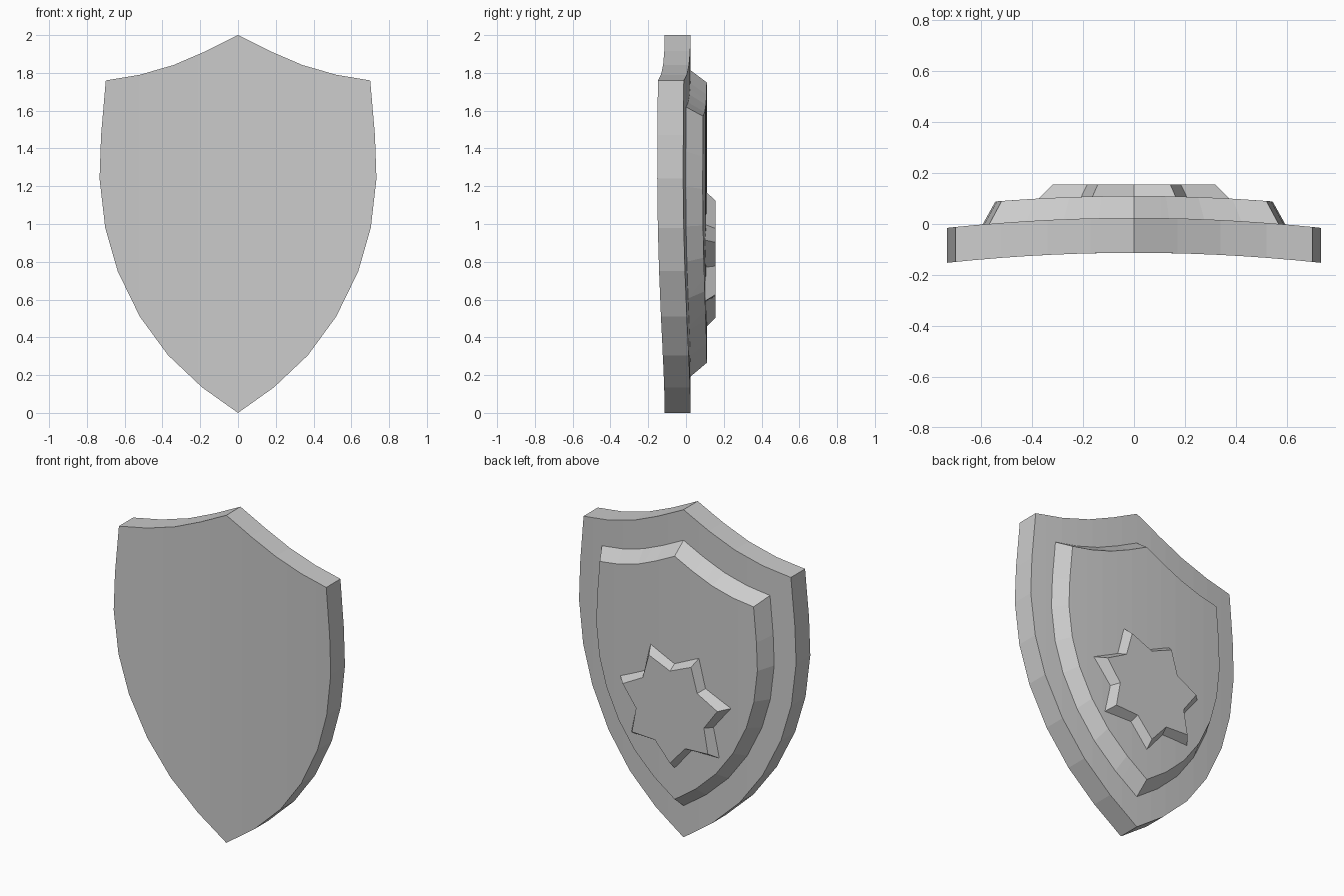
import bpy, bmesh, math

if "Cube" in bpy.data.objects:
    bpy.data.objects.remove(bpy.data.objects["Cube"])

BEND = 0.073  # how far the shield curves back: y drops by BEND * x^2

# Right half of the shield outline (x, z), from top point to bottom point
HALF = [(0, 2), (0.17, 1.915), (0.34, 1.842), (0.52, 1.79), (0.70, 1.76),
        (0.725, 1.47), (0.733, 1.24), (0.703, 0.98), (0.637, 0.75),
        (0.52, 0.51), (0.37, 0.305), (0.19, 0.135)]
OUTLINE = HALF + [(0, 0)] + [(-x, z) for x, z in HALF[:0:-1]]


def scaled(scale, lift):
    return [(x * scale, z * scale + lift) for x, z in OUTLINE]


def star(outer, inner, points=7, zc=0.83):
    # One tip points straight down
    ring = []
    for i in range(points * 2):
        a = -math.pi / 2 + math.pi * i / points
        r = inner if i % 2 else outer
        ring.append((r * math.cos(a), zc + r * math.sin(a)))
    return ring


def slab(name, ring_a, y_a, ring_b, y_b, bend=0.0):
    # Closed solid between two outlines, optionally curved across x
    bm = bmesh.new()
    a = [bm.verts.new((x, y_a, z)) for x, z in ring_a]
    b = [bm.verts.new((x, y_b, z)) for x, z in ring_b]
    bm.faces.new(a)
    bm.faces.new(b[::-1])
    for i in range(len(a)):
        j = (i + 1) % len(a)
        bm.faces.new((a[j], a[i], b[i], b[j]))
    if bend:
        for i in range(-6, 7):
            geom = bm.verts[:] + bm.edges[:] + bm.faces[:]
            bmesh.ops.bisect_plane(bm, geom=geom, dist=1e-4,
                                   plane_co=(i * 0.105, 0, 0), plane_no=(1, 0, 0))
        for v in bm.verts:
            v.co.y -= bend * v.co.x ** 2
    bmesh.ops.recalc_face_normals(bm, faces=bm.faces[:])
    mesh = bpy.data.meshes.new(name)
    bm.to_mesh(mesh)
    bm.free()
    obj = bpy.data.objects.new(name, mesh)
    bpy.context.collection.objects.link(obj)
    return obj


# Curved shield body
slab("shield_body", OUTLINE, -0.113, OUTLINE, 0.024, BEND)
# Raised panel with sloped border
slab("raised_panel", scaled(0.813, 0.19), 0.021, scaled(0.742, 0.265), 0.11, BEND)
# Seven-pointed star with sloped sides
slab("star_emblem", star(0.388, 0.272), 0.095, star(0.328, 0.235), 0.155)
